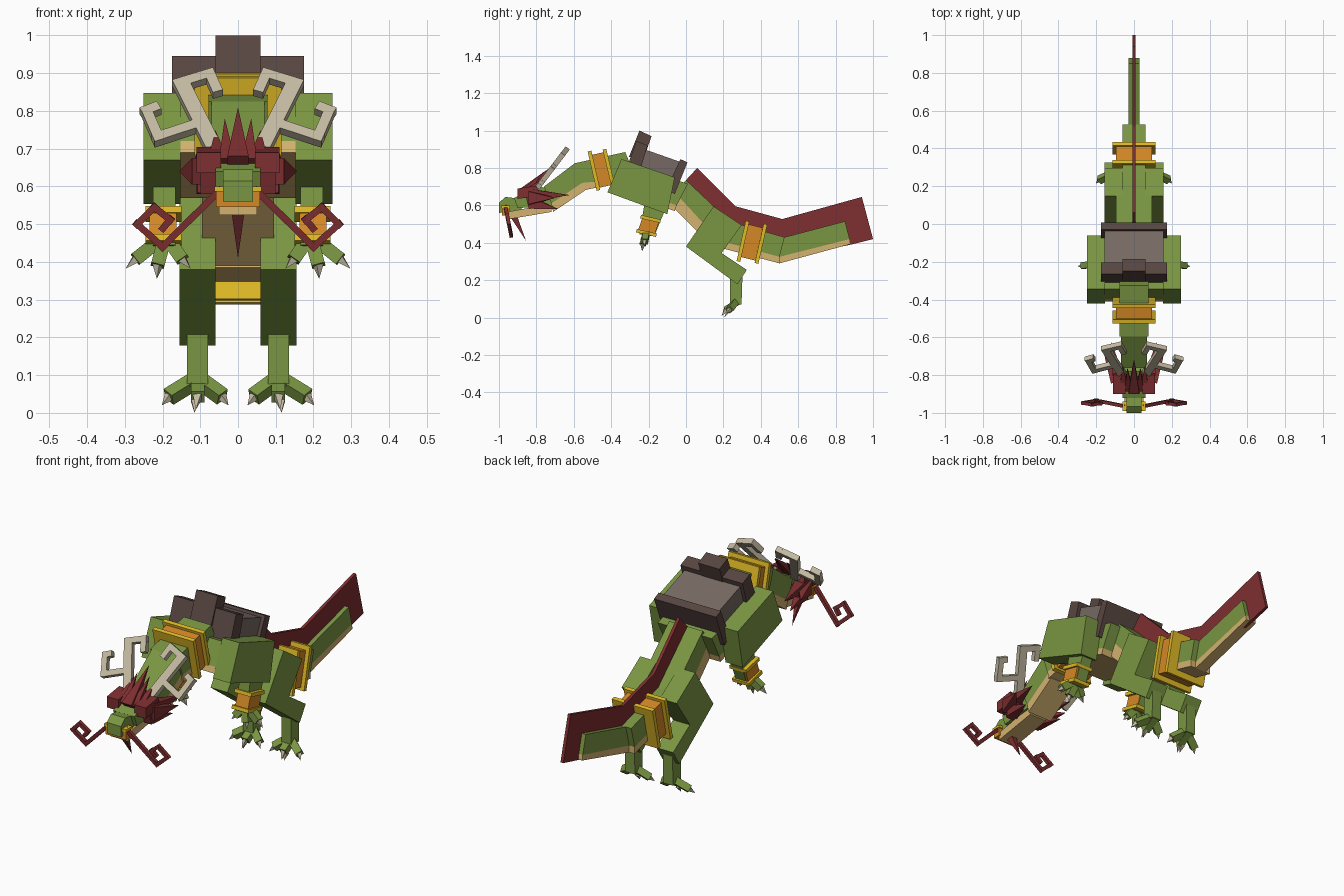
import bpy, bmesh
from mathutils import Vector, Matrix

if "Cube" in bpy.data.objects:
    bpy.data.objects.remove(bpy.data.objects["Cube"])


def mat(name, r, g, b):
    m = bpy.data.materials.new(name)
    lin = lambda c: (c / 255 / 12.92) if c < 11 else ((c / 255 + 0.055) / 1.055) ** 2.4
    m.diffuse_color = (lin(r), lin(g), lin(b), 1)
    m.use_nodes = True
    m.node_tree.nodes["Principled BSDF"].inputs["Base Color"].default_value = m.diffuse_color
    return m


GREEN = mat("scale green", 122, 150, 66)
TAN = mat("belly tan", 212, 178, 112)
RED = mat("mane red", 126, 46, 48)
BROWN = mat("dark shell brown", 88, 70, 65)
TAUPE = mat("shell taupe", 118, 105, 99)
GOLD = mat("gold", 224, 186, 38)
ORANGE = mat("band orange", 212, 136, 38)
HORN = mat("horn beige", 196, 186, 162)


def finish(name, bm, material):
    bmesh.ops.recalc_face_normals(bm, faces=bm.faces)
    me = bpy.data.meshes.new(name)
    bm.to_mesh(me)
    bm.free()
    me.materials.append(material)
    ob = bpy.data.objects.new(name, me)
    bpy.context.collection.objects.link(ob)
    return ob


def slab(name, material, pts, x0, x1):
    """Side outline (y, z) extruded from x0 to x1."""
    bm = bmesh.new()
    f = bm.faces.new([bm.verts.new((x0, y, z)) for y, z in pts])
    ext = bmesh.ops.extrude_face_region(bm, geom=[f])
    for v in ext["geom"]:
        if isinstance(v, bmesh.types.BMVert):
            v.co.x = x1
    return finish(name, bm, material)


def mid(name, material, pts, half):
    return slab(name, material, pts, -half, half)


def pair(name, material, pts, x0, x1):
    for side, s in (("left", -1), ("right", 1)):
        slab(f"{side}_{name}", material, pts, s * x0, s * x1)


def plate(a, b, w):
    """Outline of a thin plate seen edge on, from a to b."""
    a, b = Vector(a), Vector(b)
    d = (b - a).normalized() * w / 2
    n = Vector((-d.y, d.x))
    return [a + n, b + n, b - n, a - n]


def bar(name, material, p, q, w, t, normal, extend=0.0):
    """Box from p to q, width w, thickness t along normal."""
    p, q, n = Vector(p), Vector(q), Vector(normal)
    d = (q - p).normalized()
    side = d.cross(n).normalized()
    n = side.cross(d)
    m = Matrix((side, d, n)).transposed().to_4x4()
    m.translation = (p + q) / 2
    bm = bmesh.new()
    bmesh.ops.create_cube(bm, size=1, matrix=m @ Matrix.Diagonal((w, (q - p).length + extend, t, 1)))
    finish(name, bm, material)


def spike(name, material, base, tip, r):
    """Four-sided pyramid."""
    base, tip = Vector(base), Vector(tip)
    d = tip - base
    m = d.to_track_quat("Z", "Y").to_matrix().to_4x4()
    m.translation = (base + tip) / 2
    bm = bmesh.new()
    bmesh.ops.create_cone(bm, cap_ends=True, segments=4, radius1=r, radius2=0, depth=d.length,
                          matrix=m @ Matrix.Rotation(0.7854, 4, "Z"))
    finish(name, bm, material)


# Torso and hips
mid("torso", GREEN, [(-.345, .83), (.01, .715), (-.05, .60), (-.40, .72)], .153)
mid("torso_belly", TAN, [(-.40, .72), (-.05, .60), (-.06, .57), (-.41, .69)], .153)
mid("hip_body", GREEN, [(0, .735), (.25, .50), (.17, .42), (-.06, .67)], .095)
mid("hip_belly", TAN, [(-.06, .67), (.17, .42), (.13, .39), (-.08, .60)], .095)

# Tail with fin
mid("tail_base", GREEN, [(.16, .535), (.527, .43), (.50, .325), (.15, .42)], .06)
mid("tail_base_belly", TAN, [(.15, .42), (.50, .325), (.50, .29), (.14, .385)], .06)
mid("tail_tip", GREEN, [(.527, .43), (.85, .515), (.875, .42), (.50, .325)], .03)
mid("tail_tip_belly", TAN, [(.50, .325), (.875, .42), (.88, .393), (.50, .29)], .03)
mid("tail_fin", RED, [(.06, .80), (.265, .595), (.515, .527), (.94, .645), (1, .42),
                      (.88, .39), (.50, .31), (.15, .44), (0, .735)], .008)
mid("tail_band", ORANGE, [(.33, .50), (.41, .48), (.37, .305), (.29, .325)], .095)
mid("tail_ring_front", GOLD, plate((.329, .516), (.28, .30), .02), .115)
mid("tail_ring_back", GOLD, plate((.425, .50), (.377, .29), .02), .115)

# Neck
mid("neck_lower", GREEN, [(-.595, .825), (-.325, .885), (-.29, .80), (-.34, .74), (-.56, .72)], .078)
mid("neck_lower_belly", TAN, [(-.56, .73), (-.36, .77), (-.36, .72), (-.55, .68)], .078)
mid("neck_upper", GREEN, [(-.76, .70), (-.595, .825), (-.50, .81), (-.54, .73), (-.72, .61)], .07)
mid("neck_upper_belly", TAN, [(-.72, .61), (-.54, .73), (-.54, .68), (-.71, .565)], .07)
mid("neck_band", ORANGE, [(-.505, .87), (-.435, .885), (-.395, .71), (-.46, .695)], .095)
mid("neck_ring_front", GOLD, plate((-.516, .89), (-.468, .68), .02), .115)
mid("neck_ring_back", GOLD, plate((-.436, .90), (-.388, .70), .02), .115)

# Shell
mid("shell", TAUPE, [(-.222, .90), (-.024, .83), (-.078, .67), (-.26, .74)], .157)
mid("shell_rim", BROWN, [(-.26, .755), (-.078, .685), (-.085, .66), (-.27, .735)], .168)
mid("shell_front_plate", BROWN, [(-.265, .945), (-.205, .92), (-.26, .74), (-.315, .805)], .175)
mid("shell_crest", BROWN, [(-.249, 1), (-.184, .97), (-.23, .84), (-.305, .86)], .06)
mid("shell_back_plate", BROWN, [(-.03, .847), (.008, .83), (-.06, .66), (-.104, .687)], .175)

# Head
mid("skull", GREEN, [(-.92, .64), (-.78, .70), (-.70, .68), (-.72, .60), (-.90, .585)], .06)
mid("snout", GREEN, [(-1, .615), (-.965, .645), (-.88, .635), (-.88, .57), (-1, .56)], .04)
mid("jaw", TAN, [(-.955, .565), (-.72, .61), (-.72, .565), (-.955, .525)], .05)
mid("lip", ORANGE, [(-.985, .588), (-.945, .588), (-.945, .545), (-.985, .545)], .058)
mid("lip_trim", GOLD, [(-.99, .60), (-.94, .60), (-.94, .586), (-.99, .586)], .062)
spike("beard", RED, (0, -.925, .55), (0, -.855, .41), .026)
pair("brow", RED, [(-.90, .69), (-.80, .705), (-.78, .65), (-.90, .635)], .045, .11)
pair("cheek", RED, [(-.86, .66), (-.77, .67), (-.76, .60), (-.84, .58)], .06, .10)
spike("crown_middle", RED, (0, -.88, .66), (0, -.715, .81), .04)

# Limbs in profile
pair("shoulder", GREEN, [(-.345, .848), (-.06, .75), (-.10, .553), (-.42, .67)], .153, .25)
pair("forearm", GREEN, [(-.22, .62), (-.11, .58), (-.17, .435), (-.25, .445)], .165, .225)
pair("wrist_band", ORANGE, [(-.235, .53), (-.145, .51), (-.167, .445), (-.257, .465)], .163, .235)
pair("wrist_ring_top", GOLD, plate((-.243, .54), (-.136, .515), .018), .15, .245)
pair("wrist_ring_bottom", GOLD, plate((-.265, .465), (-.158, .44), .018), .15, .245)
pair("thigh", GREEN, [(0, .38), (.147, .595), (.297, .495), (.19, .345), (.325, .255), (.275, .178)], .06, .155)
pair("shin", GREEN, [(.235, .215), (.302, .227), (.297, .07), (.235, .07)], .08, .135)

# Horn and whisker paths in (x, z)
horn_main = [(.07, .71), (.15, .87), (.075, .893), (.058, .855)]
horn_branch = [(.10, .763), (.212, .726), (.242, .795), (.222, .803)]
whisker = [(.05, .588), (.20, .44), (.267, .50), (.222, .545), (.18, .512), (.198, .49)]

for side, s in (("left", -1), ("right", 1)):
    # Hooked horns lie in a plane leaning back
    for part, path, w in (("horn", horn_main, .042), ("horn_branch", horn_branch, .028)):
        pts = [(s * x, -.79 + (z - .70) * .76, z) for x, z in path]
        for i, (p, q) in enumerate(zip(pts, pts[1:])):
            bar(f"{side}_{part}_{i}", HORN, p, q, w if i == 0 else .028, .028, (0, -.796, .605), .028)
    # Curled whiskers
    pts = [(s * x, -.965 + (.59 - z) * .2, z) for x, z in whisker]
    for i, (p, q) in enumerate(zip(pts, pts[1:])):
        bar(f"{side}_whisker_{i}", RED, p, q, .018, .018, (0, -1, 0), .018)
    # Mane spikes
    for i, (b, t, r) in enumerate((
            ((.03, -.87, .66), (.035, -.76, .78), .03),
            ((.055, -.85, .67), (.06, -.75, .75), .03),
            ((.08, -.83, .655), (.12, -.62, .655), .045),
            ((.09, -.83, .64), (.156, -.70, .64), .05),
            ((.08, -.82, .61), (.11, -.68, .58), .04))):
        spike(f"{side}_mane_spike_{i}", RED, (s * b[0], b[1], b[2]), (s * t[0], t[1], t[2]), r)
    # Toes and fingers: start, end, claw tip
    digits = {
        "toe_middle": ((.107, .28, .085), (.107, .215, .045), (.112, .19, .008)),
        "toe_outer": ((.115, .265, .085), (.18, .235, .045), (.202, .215, .02)),
        "toe_inner": ((.10, .265, .085), (.045, .235, .045), (.025, .215, .02)),
        "finger_middle": ((.195, -.21, .46), (.212, -.23, .395), (.215, -.235, .355)),
        "finger_outer": ((.205, -.21, .46), (.268, -.22, .41), (.298, -.225, .382)),
        "finger_inner": ((.185, -.21, .46), (.15, -.225, .41), (.125, -.23, .382)),
    }
    for part, (a, b, c) in digits.items():
        a, b, c = (Vector((s * v[0], v[1], v[2])) for v in (a, b, c))
        bar(f"{side}_{part}", GREEN, a, b, .036, .034, (0, -.6, .8) if "toe" in part else (0, -1, 0), .01)
        spike(f"{side}_{part}_claw", HORN, b, c, .016)
    # Claw tip touching the ground
    spike(f"{side}_heel_claw", HORN, (s * .115, .225, .035), (s * .115, .205, 0), .014)
